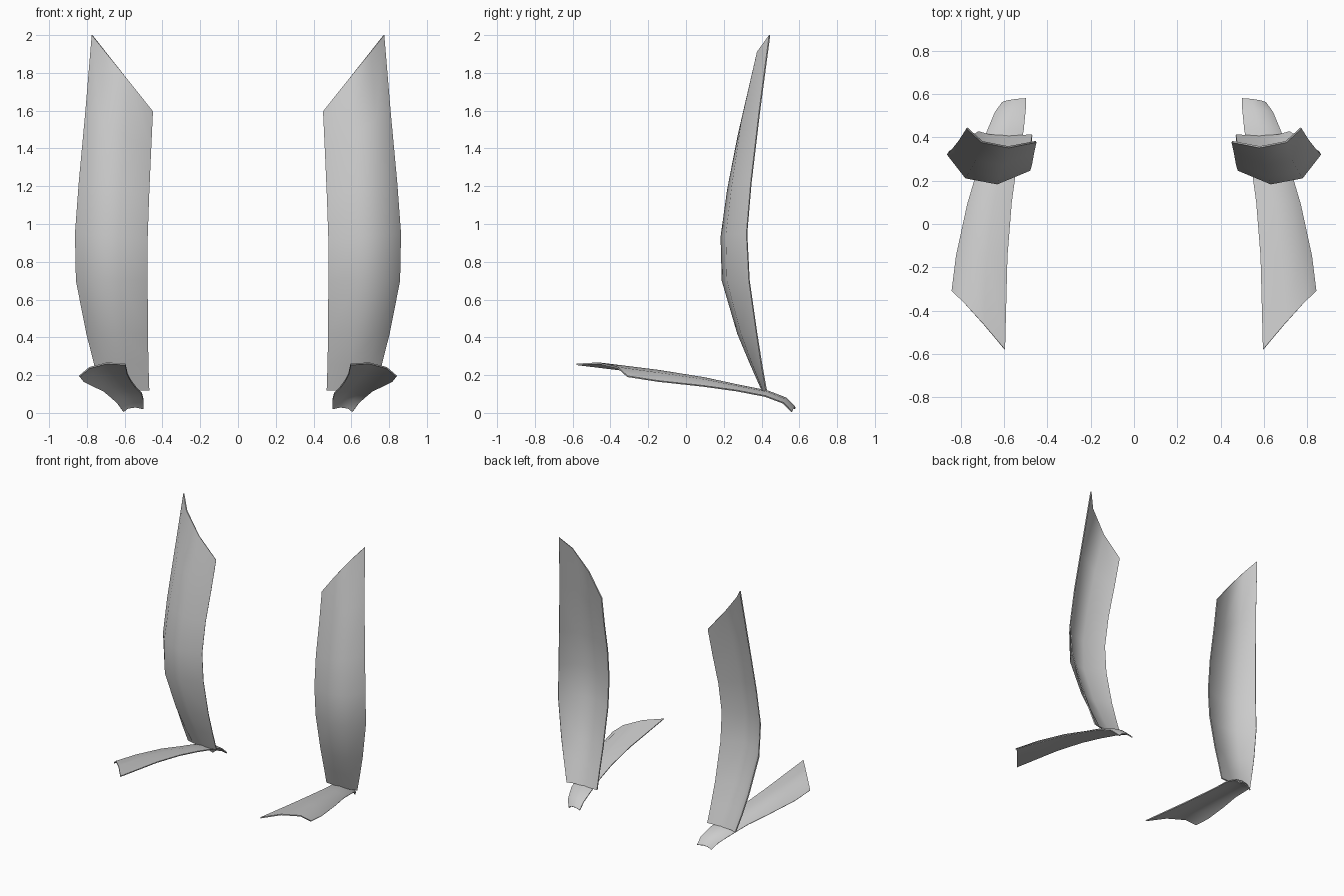
import bpy, math
from mathutils import Vector

if "Cube" in bpy.data.objects:
    bpy.data.objects.remove(bpy.data.objects["Cube"])

COLUMNS = ((0.0, 0), (0.4, 1), (0.78, 1), (1.0, 0))  # (position across, bulge weight)


def curved_plate(name, rows, bulge_dir, thickness=0.008):
    """Thin arched plate lofted through rows of (inner edge, outer edge, bulge), mirrored in x."""
    bulge_dir = Vector(bulge_dir).normalized()
    verts = []
    for inner, outer, bulge in rows:
        a, b = Vector(inner), Vector(outer)
        verts += [a.lerp(b, t) + bulge_dir * bulge * w for t, w in COLUMNS]
    n = len(COLUMNS)
    faces = [(r * n + c, r * n + c + 1, (r + 1) * n + c + 1, (r + 1) * n + c)
             for r in range(len(rows) - 1) for c in range(n - 1)]
    mesh = bpy.data.meshes.new(name)
    mesh.from_pydata(verts, [], faces)
    obj = bpy.data.objects.new(name, mesh)
    bpy.context.collection.objects.link(obj)

    solid = obj.modifiers.new("Thickness", 'SOLIDIFY')
    solid.thickness = thickness
    solid.offset = 0
    obj.modifiers.new("Mirror", 'MIRROR').use_axis[0] = True

    bpy.ops.object.select_all(action='DESELECT')
    obj.select_set(True)
    bpy.context.view_layer.objects.active = obj
    for mod in list(obj.modifiers):
        bpy.ops.object.modifier_apply(modifier=mod.name)
    bpy.ops.object.shade_smooth_by_angle(angle=math.radians(60))
    return obj


# Tall plates, from the ankle up to the slanted top edge
curved_plate("shin_plates", [
    ((.47, .41, .12), (.72, .425, .12), .012),
    ((.475, .37, .26), (.76, .40, .26), .04),
    ((.478, .325, .42), (.80, .375, .42), .07),
    ((.48, .265, .70), (.855, .335, .70), .10),
    ((.48, .25, .92), (.86, .322, .95), .092),
    ((.472, .28, 1.15), (.84, .345, 1.22), .085),
    ((.462, .335, 1.38), (.805, .39, 1.60), .08),
    ((.452, .38, 1.596), (.772, .443, 2.0), .05),
], (0, -1, 0))

# Low plates, from the pointed front back to the downturned heel end
curved_plate("foot_plates", [
    ((.596, -.58, .257), (.84, -.31, .193), .033),
    ((.585, -.15, .205), (.82, -.15, .168), .034),
    ((.565, .10, .168), (.768, .09, .142), .027),
    ((.54, .28, .135), (.715, .27, .117), .018),
    ((.51, .43, .105), (.68, .42, .088), .018),
    ((.50, .53, .068), (.64, .515, .052), .017),
    ((.50, .578, .022), (.607, .56, .006), .016),
], (0, .25, 1))
